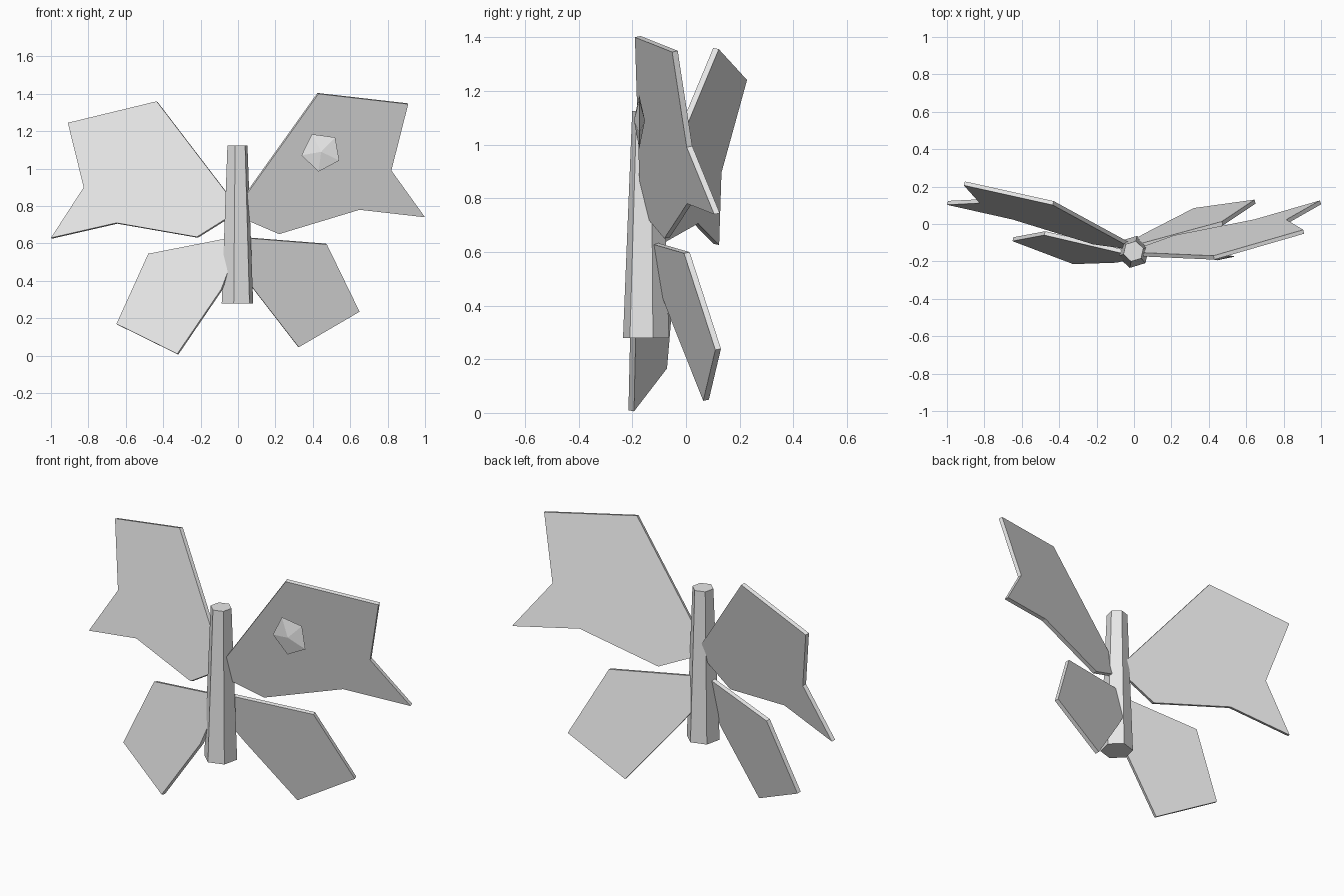
import bpy, bmesh, math
from mathutils import Vector

if "Cube" in bpy.data.objects:
    bpy.data.objects.remove(bpy.data.objects["Cube"])

grey = bpy.data.materials.new("light_grey")
grey.use_nodes = True
grey.diffuse_color = (0.8, 0.8, 0.8, 1)
grey.node_tree.nodes["Principled BSDF"].inputs["Base Color"].default_value = (0.8, 0.8, 0.8, 1)

THICKNESS = 0.022


def finish(name, bm):
    bmesh.ops.recalc_face_normals(bm, faces=bm.faces)
    mesh = bpy.data.meshes.new(name)
    bm.to_mesh(mesh)
    bm.free()
    mesh.materials.append(grey)
    obj = bpy.data.objects.new(name, mesh)
    bpy.context.collection.objects.link(obj)
    return obj


def wing(name, outline, base, slope_x, slope_z):
    """Thick plate whose front lies on y = base + slope_x * x + slope_z * z."""
    bm = bmesh.new()
    front = bm.faces.new([bm.verts.new((x, base + slope_x * x + slope_z * z, z))
                          for x, z in outline])
    back = bmesh.ops.extrude_face_region(bm, geom=[front], use_keep_orig=True)
    offset = Vector((-slope_x, 1, -slope_z)).normalized() * THICKNESS
    moved = [v for v in back["geom"] if isinstance(v, bmesh.types.BMVert)]
    bmesh.ops.translate(bm, verts=moved, vec=offset)
    return finish(name, bm)


# Four wings, each tilted in its own plane
wing("left_upper_wing",
     [(0.03, 0.84), (0.43, 1.4), (0.91, 1.345), (0.82, 0.99),
      (1.0, 0.74), (0.65, 0.78), (0.22, 0.65), (0.01, 0.74)],
     0.004, 0.264, -0.22)
wing("right_upper_wing",
     [(-0.03, 0.83), (-0.435, 1.36), (-0.91, 1.245), (-0.825, 0.9),
      (-1.0, 0.63), (-0.65, 0.71), (-0.22, 0.635), (-0.02, 0.76)],
     -0.301, -0.272, 0.209)
wing("left_lower_wing",
     [(0.03, 0.63), (0.475, 0.595), (0.65, 0.235), (0.325, 0.045),
      (0.085, 0.355), (0.01, 0.46)],
     -0.01, 0.256, -0.2)
wing("right_lower_wing",
     [(-0.02, 0.635), (-0.48, 0.545), (-0.65, 0.17), (-0.325, 0.01),
      (-0.09, 0.355), (-0.05, 0.46)],
     -0.306, -0.275, 0.21)

# Tapered six-sided body
bm = bmesh.new()
rings = []
for radius, y, z in ((0.088, -0.149, 0.28), (0.056, -0.146, 1.125)):
    angles = [math.radians(17 + 60 * i) for i in range(6)]
    rings.append([bm.verts.new((-0.003 + radius * math.cos(a), y + radius * math.sin(a), z))
                  for a in angles])
    bm.faces.new(rings[-1])
for i in range(6):
    j = (i + 1) % 6
    bm.faces.new((rings[0][i], rings[0][j], rings[1][j], rings[1][i]))
finish("body", bm)

# Faceted five-sided gem in front of the left upper wing
bm = bmesh.new()
rim = [bm.verts.new((0.445 + 0.107 * math.cos(a), -0.174, 1.09 + 0.107 * math.sin(a)))
       for a in (math.radians(-26 - 72 * i) for i in range(5))]
for y in (-0.194, -0.153):
    tip = bm.verts.new((0.445, y, 1.09))
    for i in range(5):
        bm.faces.new((rim[i], rim[(i + 1) % 5], tip))
finish("wing_gem", bm)
